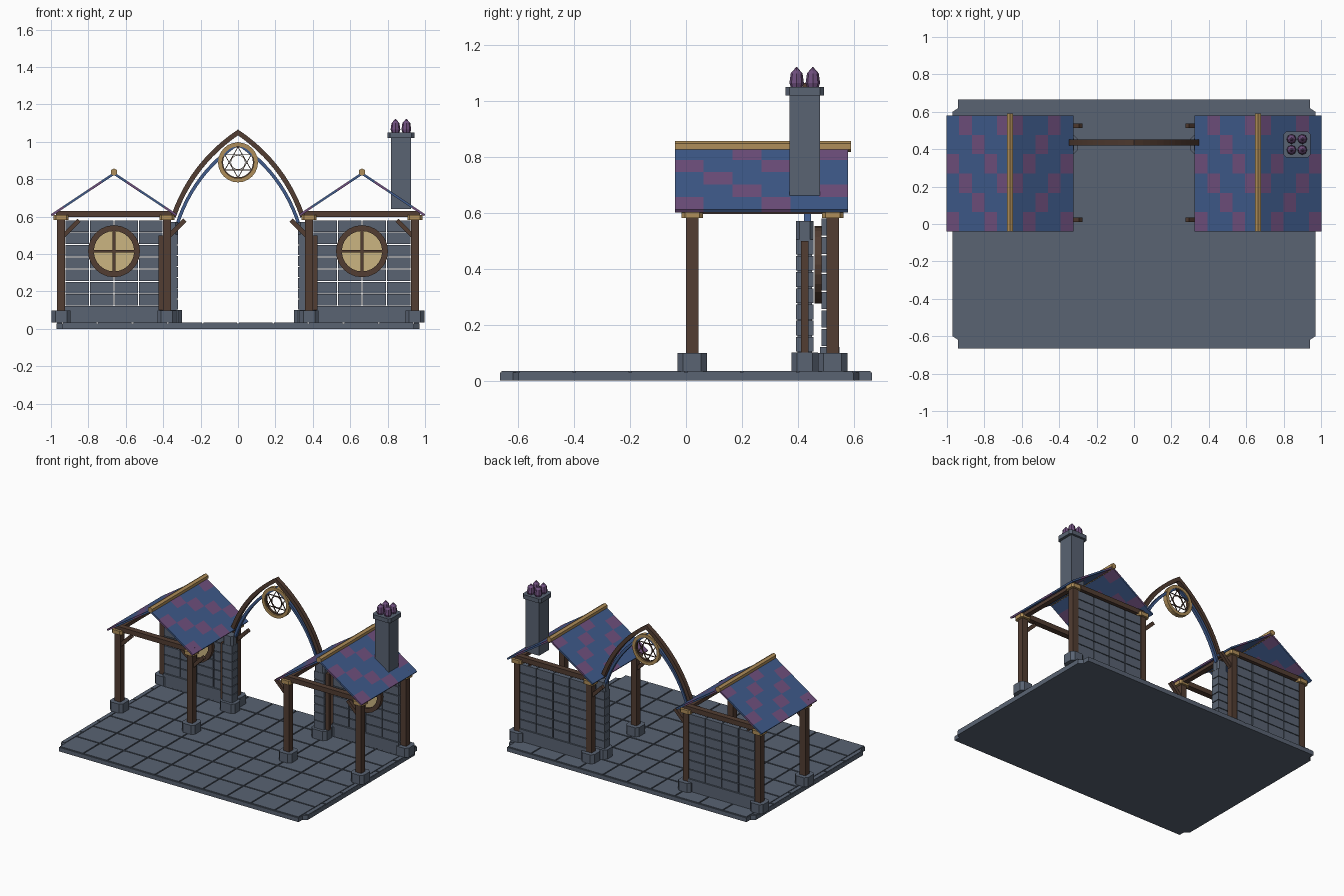
import bpy, bmesh, math
from mathutils import Vector, Matrix

old = bpy.data.objects.get("Cube")
if old:
    bpy.data.objects.remove(old, do_unlink=True)


def material(name, rgb):
    m = bpy.data.materials.new(name)
    m.use_nodes = True
    m.diffuse_color = (*rgb, 1)
    m.node_tree.nodes["Principled BSDF"].inputs["Base Color"].default_value = (*rgb, 1)
    return m


STONE = material("slate_stone", (.10, .125, .17))
WOOD = material("dark_wood", (.085, .047, .032))
GOLD = material("pale_gold_wood", (.43, .27, .10))
BLUE = material("blue_tile", (.05, .105, .26))
PURPLE = material("purple_tile", (.16, .08, .21))
GLASS = material("cream_glass", (.60, .46, .22))


def finish(name, bm, *mats):
    bmesh.ops.recalc_face_normals(bm, faces=bm.faces)
    mesh = bpy.data.meshes.new(name)
    bm.to_mesh(mesh)
    bm.free()
    for m in mats:
        mesh.materials.append(m)
    ob = bpy.data.objects.new(name, mesh)
    bpy.context.collection.objects.link(ob)
    return ob


def add_box(bm, c, s, rot=None):
    mat = Matrix.Translation(c) @ (rot or Matrix()) @ Matrix.Diagonal((*s, 1))
    bmesh.ops.create_cube(bm, size=1, matrix=mat)


def box(name, c, s, mat, rot=None, chamfer=0):
    bm = bmesh.new()
    add_box(bm, c, s, rot)
    if chamfer:
        upright = [e for e in bm.edges if abs(e.verts[0].co.z - e.verts[1].co.z) > .001]
        bmesh.ops.bevel(bm, geom=upright, offset=chamfer, segments=1, affect='EDGES')
    return finish(name, bm, mat)


def prism(name, pts, depth, mat, to_world):
    """Extrude a flat outline and place each point with to_world."""
    bm = bmesh.new()
    f = bm.faces.new([bm.verts.new((x, y, 0)) for x, y in pts])
    top = bmesh.ops.extrude_face_region(bm, geom=[f])["geom"]
    bmesh.ops.translate(bm, vec=(0, 0, depth), verts=[v for v in top if isinstance(v, bmesh.types.BMVert)])
    bm.transform(to_world)
    return finish(name, bm, mat)


def facing_front(x, y, z):
    return Matrix.Translation((x, y, z)) @ Matrix.Rotation(math.pi / 2, 4, 'X')


def ring(name, c, r_in, r_out, depth, mat, n=24):
    """Flat ring facing the front, centred on c."""
    bm = bmesh.new()
    loops = []
    for r, z in ((r_in, -1), (r_out, -1), (r_out, 1), (r_in, 1)):
        loops.append([bm.verts.new((r * math.cos(i * math.tau / n), r * math.sin(i * math.tau / n), z * depth / 2))
                      for i in range(n)])
    for k in range(4):
        a, b = loops[k], loops[(k + 1) % 4]
        for i in range(n):
            j = (i + 1) % n
            bm.faces.new((a[i], a[j], b[j], b[i]))
    bm.transform(facing_front(*c))
    return finish(name, bm, mat)


# Paved floor with stepped corners
quarter = [(.97, .60), (.94, .62), (.94, .665)]
outline = quarter + [(-x, y) for x, y in reversed(quarter)]
outline += [(-x, -y) for x, y in outline]
prism("floor_slab", outline, .029, STONE, Matrix())
bm = bmesh.new()
NX, NY = 10, 7
for i in range(NX):
    for j in range(NY):
        sx, sy = 1.88 / NX, 1.33 / NY
        add_box(bm, (-.94 + (i + .5) * sx, -.665 + (j + .5) * sy, .031), (sx - .009, sy - .009, .008))
for s in (-1, 1):
    for j in range(6):
        add_box(bm, (s * .955, -.5 + j * .2, .031), (.028, .191, .008))
finish("floor_tiles", bm, STONE)

FRONT, BACK = .022, .525
HALF, EAVE, RIDGE = .335, .607, .83


def roof_slope(name, cx, s):
    # grid of coloured tiles running down from the ridge
    bm = bmesh.new()
    rows, cols = 5, 6
    grid = [[bm.verts.new((cx + s * HALF * r / rows, -.04 + .62 * c / cols, RIDGE + (EAVE - RIDGE) * r / rows))
             for c in range(cols + 1)] for r in range(rows + 1)]
    for r in range(rows):
        for c in range(cols):
            f = bm.faces.new((grid[r][c], grid[r + 1][c], grid[r + 1][c + 1], grid[r][c + 1]))
            f.material_index = 1 if (c - r) % 3 == 2 else 0
    ob = finish(name, bm, BLUE, PURPLE)
    mod = ob.modifiers.new("thickness", 'SOLIDIFY')
    mod.thickness, mod.offset = .012, 0


def pavilion(side, label):
    cx = side * .663
    # posts with stone bases, gold caps and braces
    for y, depth in ((FRONT, "front"), (BACK, "back")):
        for d in (-1, 1):
            x = cx + d * .283
            part = f"{label}_{depth}_{'outer' if d == side else 'inner'}"
            box(part + "_post", (x, y, .34), (.044, .045, .50), WOOD)
            box(part + "_base", (x, y, .066), (.102, .105, .066), STONE, chamfer=.02)
            box(part + "_cap", (x, y, .596), (.08, .076, .027), GOLD, chamfer=.012)
            box(part + "_brace", (x - side * .055, y, .54), (.115, .024, .024), WOOD,
                Matrix.Rotation(side * math.pi / 4, 4, 'Y'))
        box(f"{label}_{depth}_beam", (cx, y, .614), (.62, .04, .034), WOOD)
    for d in (-1, 1):
        box(f"{label}_side_beam", (cx + d * .283, .273, .608), (.035, .50, .024), WOOD)

    # back wall of separate stone blocks
    bm = bmesh.new()
    add_box(bm, (cx, .515, .078), (.522, .07, .086))
    rows, cols = 7, 4
    h, w = .46 / rows, .522 / cols
    for r in range(rows):
        for c in range(cols):
            add_box(bm, (cx - .261 + (c + .5) * w, .515, .122 + (r + .5) * h), (w - .006, .06, h - .005))
    finish(label + "_stone_wall", bm, STONE)

    # round window on the front of the wall
    ring(label + "_window_frame", (cx, .472, .415), .108, .139, .025, WOOD)
    disc = [(.112 * math.cos(i * math.tau / 24), .112 * math.sin(i * math.tau / 24)) for i in range(24)]
    prism(label + "_window_glass", disc, .008, GLASS, facing_front(cx, .482, .415))
    box(label + "_window_bar", (cx, .471, .415), (.016, .012, .22), WOOD)
    box(label + "_window_crossbar", (cx, .471, .415), (.22, .012, .012), WOOD)

    # roof and ridge pole
    for s in (-1, 1):
        roof_slope(f"{label}_roof_slope", cx, s)
    hexagon = [(.02 * math.sin(i * math.tau / 6), .02 * math.cos(i * math.tau / 6)) for i in range(6)]
    prism(label + "_ridge_pole", hexagon, .63, GOLD, facing_front(cx, .59, .838))

    # stone pillar carrying the arch
    px, py = side * .36, .425
    box(label + "_pillar_base", (px, py, .068), (.12, .096, .066), STONE, chamfer=.02)
    bm = bmesh.new()
    for k in range(7):
        add_box(bm, (px, py, .13 + k * .058), (.078, .064, .053))
    add_box(bm, (px, py, .30), (.062, .052, .42))
    finish(label + "_pillar", bm, STONE)
    box(label + "_pillar_cap", (px, py, .538), (.078, .062, .066), STONE, chamfer=.012)
    box(label + "_pillar_strut", (side * .41, py, .30), (.03, .026, .40), WOOD)


pavilion(1, "left")
pavilion(-1, "right")


# Pointed arch made of two bands
def arch(name, foot, apex, bulge, thick, depth, mat):
    a, b = Vector(foot), Vector(apex)
    normal = Vector((b.y - a.y, a.x - b.x)).normalized()
    n = 12
    mids = []
    for i in range(n + 1):
        t = i / n
        mids.append(a.lerp(b, t) + normal * bulge * 4 * t * (1 - t))
    outer, inner = [], []
    for i, p in enumerate(mids):
        tan = (mids[min(i + 1, n)] - mids[max(i - 1, 0)]).normalized()
        nrm = Vector((tan.y, -tan.x))
        step = nrm * thick / 2
        if i == n:
            step = Vector((0, thick * .6))
        outer.append(p + step)
        inner.append(p - step)
    half = outer + inner[::-1]
    for s in (-1, 1):
        prism(name, [(s * x, z) for x, z in half], depth, mat, facing_front(0, .435 + depth / 2, 0))


arch("arch_outer_band", (.345, .60), (0, 1.05), .047, .026, .032, WOOD)
arch("arch_inner_band", (.325, .56), (0, .99), .047, .018, .024, BLUE)

# Round tracery hanging in the arch
HUB = (0, .435, .89)
ring("tracery_gold_ring", HUB, .085, .107, .032, GOLD)
ring("tracery_rim", HUB, .08, .086, .012, WOOD)
ring("tracery_inner_circle", HUB, .037, .04, .006, WOOD, 18)
bm = bmesh.new()
for k in range(6):
    turn = Matrix.Rotation(k * math.pi / 3, 4, 'Y')
    add_box(bm, Vector(HUB) + turn @ Vector((0, 0, .041)), (.142, .006, .004), turn)
finish("tracery_star", bm, WOOD)

# Chimney with four pointed pots
CX, CY = .871, .425
box("chimney_stack", (CX, CY, .84), (.107, .108, .40), STONE)
box("chimney_cap", (CX, CY, 1.035), (.145, .138, .03), STONE, chamfer=.015)
for sx in (-1, 1):
    for sy in (-1, 1):
        bm = bmesh.new()
        profile = [(.021, 1.05), (.026, 1.065), (.021, 1.10), (.012, 1.11), (.002, 1.122)]
        loops = [[bm.verts.new((CX + sx * .029 + r * math.cos(i * math.tau / 8),
                                CY + sy * .029 + r * math.sin(i * math.tau / 8), z)) for i in range(8)]
                 for r, z in profile]
        for lo, hi in zip(loops, loops[1:]):
            for i in range(8):
                j = (i + 1) % 8
                bm.faces.new((lo[i], lo[j], hi[j], hi[i]))
        bm.faces.new(loops[-1])
        finish("chimney_pot", bm, PURPLE)
